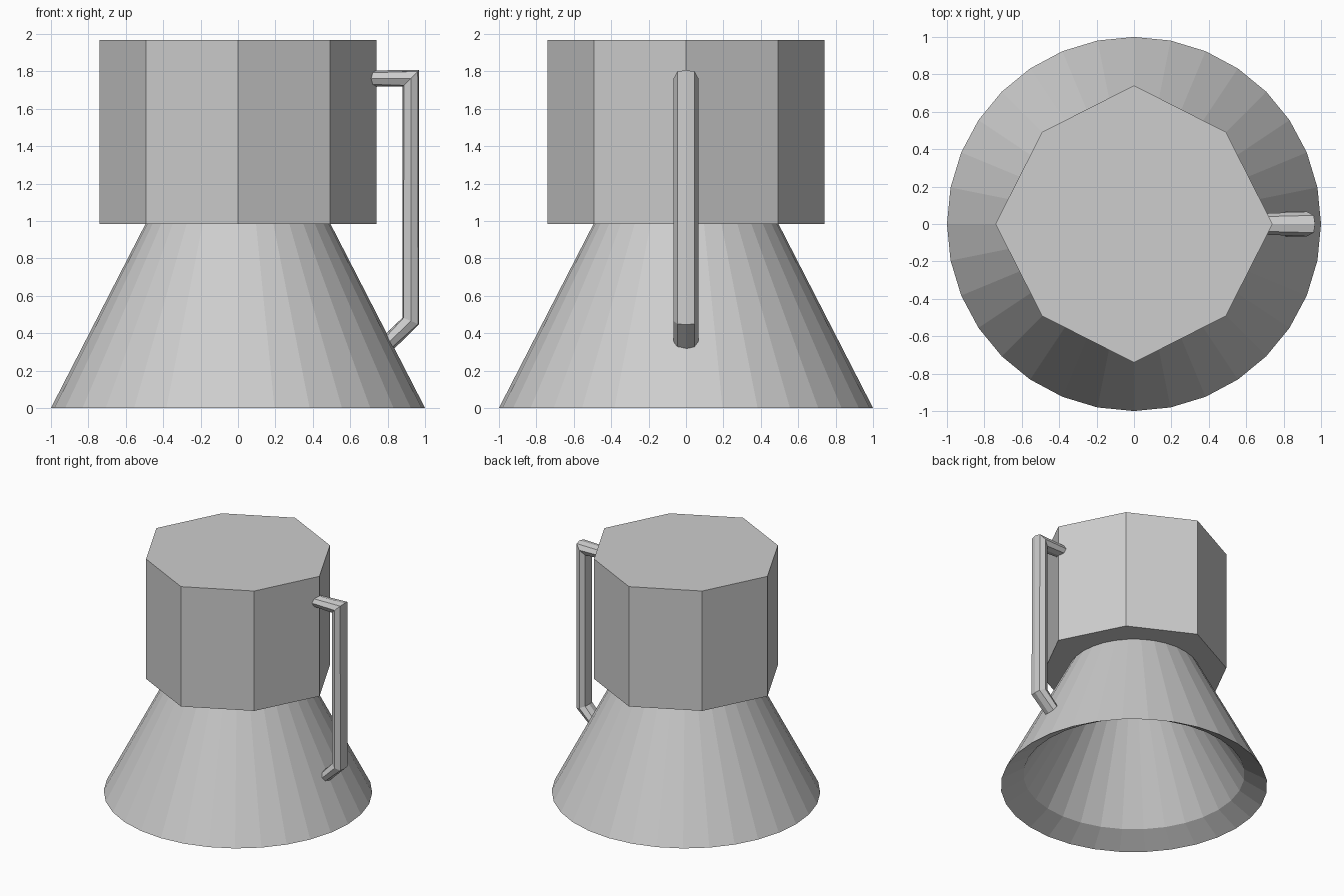
import bpy, bmesh, math
from mathutils import Vector

cube = bpy.data.objects.get("Cube")
if cube:
    bpy.data.objects.remove(cube)

grey = bpy.data.materials.new("plain grey")
grey.use_nodes = True
GREY = (0.61, 0.61, 0.61, 1)
grey.diffuse_color = GREY
grey.node_tree.nodes["Principled BSDF"].inputs["Base Color"].default_value = GREY


def build_from_rings(name, rings):
    """Bridge successive rings of points and cap both ends, flat shaded."""
    bm = bmesh.new()
    loops = [[bm.verts.new(p) for p in ring] for ring in rings]
    for a, b in zip(loops, loops[1:]):
        for i in range(len(a)):
            j = (i + 1) % len(a)
            bm.faces.new((a[i], a[j], b[j], b[i]))
    bm.faces.new(loops[0])
    bm.faces.new(loops[-1])
    bmesh.ops.recalc_face_normals(bm, faces=bm.faces)
    mesh = bpy.data.meshes.new(name)
    bm.to_mesh(mesh)
    bm.free()
    mesh.materials.append(grey)
    obj = bpy.data.objects.new(name, mesh)
    bpy.context.collection.objects.link(obj)


def circle(radius, z, sides=32):
    return [(radius * math.cos(math.tau * i / sides),
             radius * math.sin(math.tau * i / sides), z) for i in range(sides)]


# Conical base: outer wall, sloping rim and hollow inside
profile = [(0.495, 0.983), (1.0, 0.0), (0.83, 0.1), (0.39, 0.82)]
build_from_rings("conical_base", [circle(r, z) for r, z in profile])


# Eight-sided upper body, slightly pointed along the axes
def octagon(z):
    points = []
    for i in range(8):
        r = 0.741 if i % 2 == 0 else 0.695
        a = math.tau * i / 8
        points.append((r * math.cos(a), r * math.sin(a), z))
    return points


build_from_rings("upper_body", [octagon(0.983), octagon(1.968)])


# Bent handle: an eight-sided section swept along a mitred path,
# with its ends sunk into the body and the base
def section(width, shoulder):
    half = [(0, 0.044), (width * 0.7, shoulder), (width, 0), (width * 0.7, -shoulder)]
    return half + [(-y, -n) for y, n in half]


path = [Vector(p) for p in ((0.66, 0, 1.761), (0.924, 0, 1.762),
                            (0.924, 0, 0.465), (0.77, 0, 0.315))]
sizes = ((0.055, 0.03), (0.066, 0.037), (0.066, 0.039), (0.066, 0.029))
rings = []
for i, point in enumerate(path):
    before = (point - path[max(i - 1, 0)]).normalized()
    after = (path[min(i + 1, len(path) - 1)] - point).normalized()
    tangent = (before + after).normalized()
    normal = Vector((0, 1, 0)).cross(tangent)
    segment = after if after.length > 0 else before
    stretch = 1 / tangent.dot(segment)
    rings.append([point + normal * n * stretch + Vector((0, y, 0))
                  for y, n in section(*sizes[i])])
build_from_rings("handle", rings)
